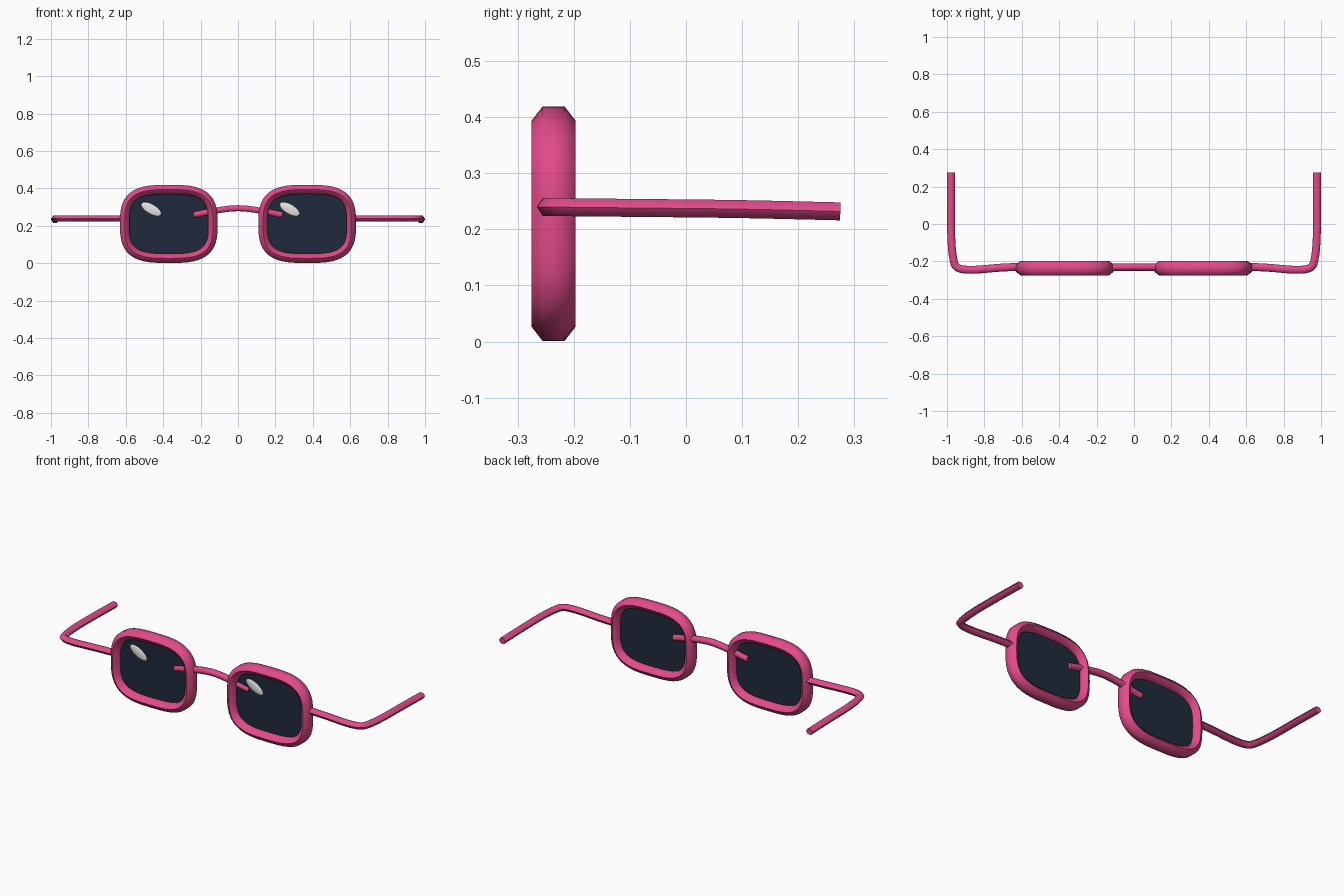
import bpy, bmesh, math
from mathutils import Vector

cube = bpy.data.objects.get("Cube")
if cube:
    bpy.data.objects.remove(cube)

Y, Z = Vector((0, 1, 0)), Vector((0, 0, 1))
LENS_X, LENS_Y, LENS_Z = 0.37, -0.236, 0.21


def material(name, rgb, roughness=0.5):
    m = bpy.data.materials.new(name)
    m.use_nodes = True
    m.diffuse_color = (*rgb, 1)
    shader = m.node_tree.nodes["Principled BSDF"]
    shader.inputs["Base Color"].default_value = (*rgb, 1)
    shader.inputs["Roughness"].default_value = roughness
    return m


PINK = material("pink frame", (0.75, 0.07, 0.25))
DARK = material("dark lens", (0.014, 0.023, 0.045))
WHITE = material("white glint", (0.8, 0.8, 0.78))


def finish(name, bm, mat):
    bmesh.ops.recalc_face_normals(bm, faces=bm.faces)
    mesh = bpy.data.meshes.new(name)
    bm.to_mesh(mesh)
    bm.free()
    mesh.materials.append(mat)
    obj = bpy.data.objects.new(name, mesh)
    bpy.context.collection.objects.link(obj)
    bpy.ops.object.select_all(action='DESELECT')
    obj.select_set(True)
    bpy.context.view_layer.objects.active = obj
    bpy.ops.object.shade_smooth_by_angle(angle=math.radians(65))
    return obj


def sweep(name, path, wide, thin, closed=False, level=False):
    """Hexagonal tube; its two pointed edges lie along y, or level beside the path."""
    bm = bmesh.new()
    n = len(path)
    rings = []
    for i, p in enumerate(path):
        a = path[(i - 1) % n] if closed else path[max(i - 1, 0)]
        b = path[(i + 1) % n] if closed else path[min(i + 1, n - 1)]
        t = (b - a).normalized()
        side = t.cross(Z).normalized() if level else Y
        up = t.cross(side).normalized()
        ring = []
        for k in range(6):
            ang = k * math.tau / 6
            ring.append(bm.verts.new(p + side * wide * math.cos(ang)
                                     + up * thin * math.sin(ang) / math.sin(math.pi / 3)))
        rings.append(ring)
    for i in range(n if closed else n - 1):
        r, s = rings[i], rings[(i + 1) % n]
        for k in range(6):
            j = (k + 1) % 6
            bm.faces.new((r[k], r[j], s[j], s[k]))
    if not closed:
        bm.faces.new(rings[0])
        bm.faces.new(rings[-1])
    return finish(name, bm, PINK)


def rounded_loop(cx, half_w, half_h, power=3.2, count=48):
    """Superellipse outline in the plane of the lens."""
    def bend(v):
        return math.copysign(abs(v) ** (2 / power), v)
    angles = [i * math.tau / count for i in range(count)]
    return [Vector((cx + half_w * bend(math.cos(a)), LENS_Y,
                    LENS_Z + half_h * bend(math.sin(a)))) for a in angles]


def spline(points, steps=5):
    """Smooth path through a few points."""
    pts = [Vector(p) for p in points]
    pts = [2 * pts[0] - pts[1]] + pts + [2 * pts[-1] - pts[-2]]
    out = []
    for a, b, c, d in zip(pts, pts[1:], pts[2:], pts[3:]):
        for s in range(steps):
            t = s / steps
            out.append(0.5 * (2 * b + (c - a) * t + (2 * a - 5 * b + 4 * c - d) * t ** 2
                              + (3 * b - a - 3 * c + d) * t ** 3))
    return out + [pts[-2]]


for side, label in ((1, "left"), (-1, "right")):
    cx = side * LENS_X
    # Rim
    sweep(label + "_rim", rounded_loop(cx, 0.236, 0.184), 0.039, 0.025, closed=True)

    # Lens: thin plate filling the rim
    bm = bmesh.new()
    face = bm.faces.new([bm.verts.new(p - Y * 0.004) for p in rounded_loop(cx, 0.23, 0.178)])
    extruded = bmesh.ops.extrude_face_region(bm, geom=[face])["geom"]
    bmesh.ops.translate(bm, vec=Y * 0.008,
                        verts=[v for v in extruded if isinstance(v, bmesh.types.BMVert)])
    finish(label + "_lens", bm, DARK)

    # Glint: flattened bead on the front of the lens, same slant on both
    bm = bmesh.new()
    bmesh.ops.create_uvsphere(bm, u_segments=20, v_segments=12, radius=1)
    glint = finish(label + "_glint", bm, WHITE)
    glint.scale = (0.06, 0.008, 0.026)
    glint.rotation_euler = (0, math.radians(30), 0)
    glint.location = (cx - 0.094, LENS_Y - 0.005, 0.289)

    # Temple arm: bends back at the hinge and drops slightly
    arm = [(0.60, -0.228, 0.24), (0.72, -0.234, 0.24), (0.87, -0.245, 0.24),
           (0.945, -0.232, 0.24), (0.967, -0.18, 0.239), (0.977, -0.07, 0.238),
           (0.978, 0.10, 0.236), (0.978, 0.275, 0.232)]
    sweep(label + "_temple_arm", spline([(side * x, y, z) for x, y, z in arm]),
          0.021, 0.016, level=True)

# Bridge: shallow arch whose ends run across the lenses
sweep("bridge", spline([(-0.235, -0.23, 0.258), (-0.12, -0.23, 0.281), (0, -0.23, 0.294),
                        (0.12, -0.23, 0.281), (0.235, -0.23, 0.258)]), 0.02, 0.016)
